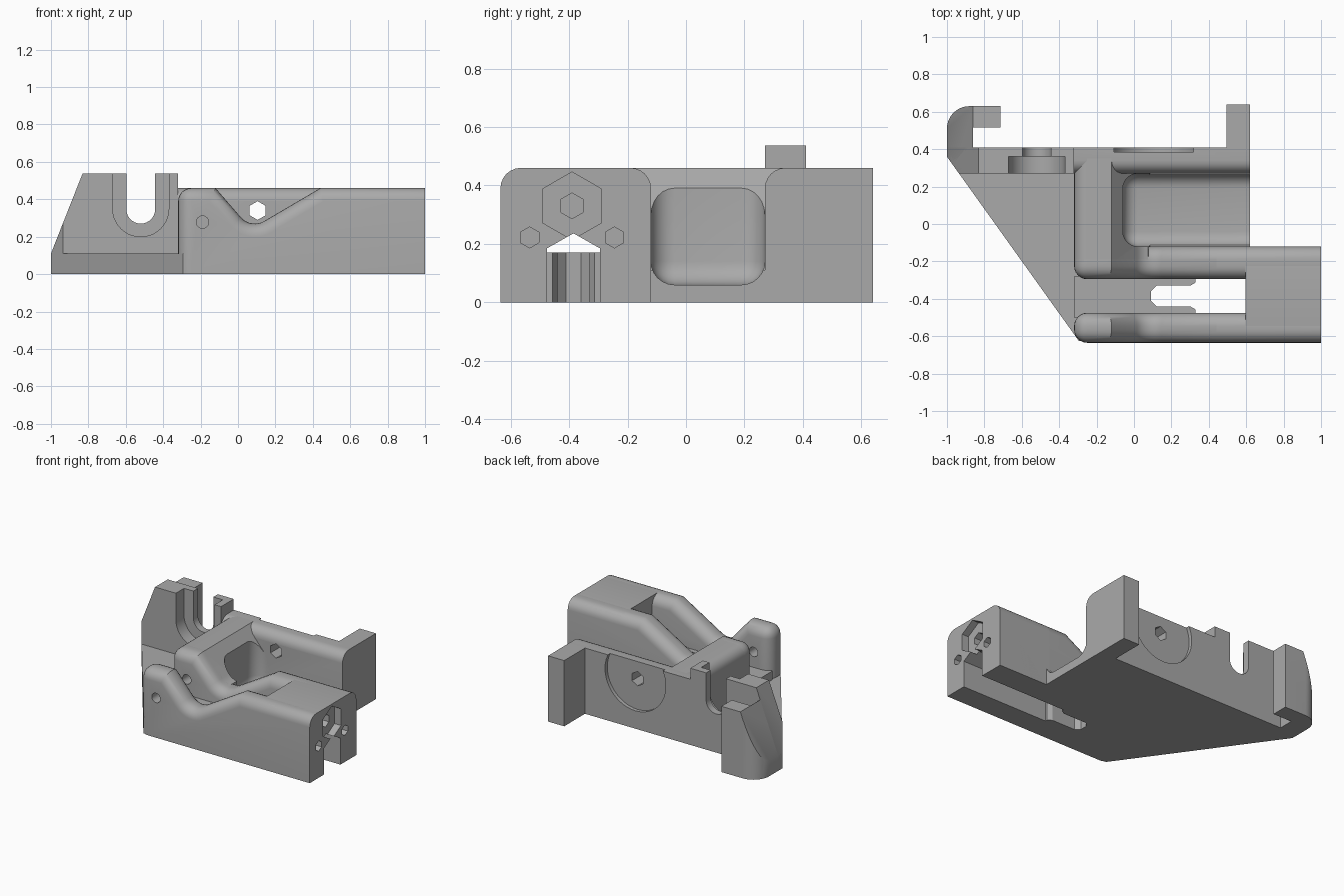
import bpy, bmesh
from math import pi, sin, cos, radians
from mathutils import Vector

if "Cube" in bpy.data.objects:
    bpy.data.objects.remove(bpy.data.objects["Cube"])

grey = bpy.data.materials.new("plain grey")
grey.use_nodes = True
grey.diffuse_color = (0.4, 0.4, 0.4, 1)
grey.node_tree.nodes["Principled BSDF"].inputs["Base Color"].default_value = (0.4, 0.4, 0.4, 1)


def prism(name, pts, axis, lo, hi, radius=0, rule=None):
    """Extrude a 2D outline along an axis; round the edges picked by rule."""
    place = {"x": lambda a, b, c: (c, a, b),
             "y": lambda a, b, c: (a, c, b),
             "z": lambda a, b, c: (a, b, c)}[axis]
    bm = bmesh.new()
    face = bm.faces.new([bm.verts.new(place(a, b, lo)) for a, b in pts])
    ext = bmesh.ops.extrude_face_region(bm, geom=[face])
    moved = [v for v in ext["geom"] if isinstance(v, bmesh.types.BMVert)]
    bmesh.ops.translate(bm, verts=moved, vec=Vector(place(0, 0, hi - lo)))
    bmesh.ops.recalc_face_normals(bm, faces=bm.faces)
    if rule:
        edges = [e for e in bm.edges if rule(e.verts[0].co, e.verts[1].co)]
        bmesh.ops.bevel(bm, geom=edges, offset=radius, segments=6, profile=0.5,
                        affect="EDGES", clamp_overlap=True)
        bmesh.ops.recalc_face_normals(bm, faces=bm.faces)
    mesh = bpy.data.meshes.new(name)
    bm.to_mesh(mesh)
    bm.free()
    mesh.materials.append(grey)
    obj = bpy.data.objects.new(name, mesh)
    bpy.context.collection.objects.link(obj)
    return obj


def rect(a0, a1, b0, b1):
    return [(a0, b0), (a1, b0), (a1, b1), (a0, b1)]


def arc(a, b, r, start, end, n):
    steps = [radians(start + (end - start) * i / n) for i in range(n + 1)]
    return [(a + r * cos(t), b + r * sin(t)) for t in steps]


def ngon(a, b, r, n):
    return arc(a, b, r, 90, 450 - 360 / n, n - 1)


def cut(target, *cutters):
    for c in cutters:
        mod = target.modifiers.new("cut", "BOOLEAN")
        mod.operation, mod.solver, mod.object = "DIFFERENCE", "EXACT", c
        bpy.context.view_layer.objects.active = target
        bpy.ops.object.modifier_apply(modifier=mod.name)


def near(a, b):
    return abs(a - b) < 0.001


# Shared dimensions
LEFT, TOP, FILLET = -0.32, 0.46, 0.07
valley = [(0.44, TOP)] + arc(0.09, 0.37, 0.1, 302, 222, 8) + [(-0.12, TOP)]
arm_side = [(LEFT, 0), (1, 0), (1, TOP)] + valley + [(LEFT, TOP)]


def arm_edges(p, q):
    at_end = near(p.x, LEFT) and near(q.x, LEFT) and max(p.z, q.z) > 0.1
    return at_end or (near(p.y, q.y) and min(p.z, q.z) > 0.2)


# Cutters
slant = prism("slant_cutter", [(-1, 0.11), (-0.783, 0.66), (-1.2, 0.66), (-1.2, 0.11)], "y", 0, 1)
diagonal = prism("diagonal_cutter", [(-1, 0.36), (-1.2, 0.36), (-1.2, -0.8), (-0.172, -0.8)],
                 "z", -1, 1)
pocket = prism("pocket_cutter", rect(-0.06, 1.5, -0.12, 0.27), "z", 0.06, 1, 0.08,
               lambda p, q: min(p.z, q.z) < 0.1 and max(p.x, q.x) < 1.6)
groove = prism("groove_cutter", [(-0.475, -0.1), (-0.295, -0.1), (-0.295, 0.185),
                                 (-0.385, 0.236), (-0.475, 0.185)], "x", 0.33, 1.2)
narrow_slot = prism("slot_cutter", [(0.36, -0.475), (0.36, -0.295), (0.3, -0.33), (0.12, -0.33),
                                    (0.09, -0.36), (0.09, -0.41), (0.12, -0.44), (0.3, -0.44)],
                    "z", -0.1, 0.5)
pin_hole = prism("pin_cutter", ngon(-0.19, 0.278, 0.033, 24), "y", -0.8, -0.05)
nut_recess = prism("nut_cutter", ngon(-0.39, 0.33, 0.116, 6), "x", 0.95, 1.2)
bolt_hole = prism("bolt_cutter", ngon(-0.39, 0.33, 0.044, 6), "x", 0.7, 1.2)
side_holes = [prism("screw_cutter", ngon(y, 0.222, 0.036, 6), "x", 0.65, 1.2)
              for y in (-0.535, -0.245)]
outer_u = prism("outer_notch_cutter", [(-0.67, 0.8)] + arc(-0.52, 0.35, 0.15, 180, 360, 20)
                + [(-0.37, 0.8)], "y", 0.1, 0.36)
inner_u = prism("inner_notch_cutter", [(-0.597, 0.8)] + arc(-0.52, 0.347, 0.077, 180, 360, 16)
                + [(-0.443, 0.8)], "y", 0.1, 0.6)
disc = prism("disc_cutter", ngon(0.105, 0.36, 0.235, 48), "y", 0.385, 0.6)
disc_hole = prism("disc_hole_cutter", ngon(0.105, 0.34, 0.05, 6), "y", 0.2, 0.6)
cutters = [slant, diagonal, pocket, groove, narrow_slot, pin_hole, nut_recess, bolt_hole,
           *side_holes, outer_u, inner_u, disc, disc_hole]

# Base plate under the whole bracket
base = prism("base_plate", [(-1, 0.36), (-0.295, -0.625), (-0.2, -0.63), (0.62, -0.63),
                            (0.62, 0.41), (-1, 0.41)], "z", 0, 0.11)
cut(base, pocket, groove, narrow_slot)

# Raised floor between the arms
slot_floor = prism("slot_floor", rect(LEFT, 0.6, -0.5, -0.28), "z", 0, 0.17)
cut(slot_floor, groove, narrow_slot)

# Two arms with a valley in the top, joined by the end block
front_arm = prism("front_arm", arm_side, "y", -0.635, -0.475, FILLET, arm_edges)
rear_arm = prism("rear_arm", arm_side, "y", -0.295, -0.12, FILLET, arm_edges)
end_block = prism("end_block", rect(-0.635, -0.12, 0, TOP), "x", 0.595, 1, FILLET,
                  lambda p, q: near(p.z, TOP) and near(q.z, TOP) and near(p.y, q.y))
for part, hole in ((front_arm, side_holes[0]), (rear_arm, side_holes[1])):
    cut(part, pin_hole, groove, nut_recess, bolt_hole, hole)
cut(end_block, groove, nut_recess, bolt_hole, *side_holes)

# Cross wall closing the pocket
cross_wall = prism("cross_wall", [(LEFT, 0), (0.09, 0)] + valley[5:] + [(LEFT, TOP)],
                   "y", -0.21, 0.35, FILLET,
                   lambda p, q: near(p.x, LEFT) and near(q.x, LEFT) and near(p.z, TOP) and near(q.z, TOP))
cut(cross_wall, pocket, pin_hole)

# Back wall with a round seat
back_wall = prism("back_wall", rect(0.27, 0.41, 0, TOP), "x", LEFT, 0.62, FILLET,
                  lambda p, q: near(p.y, 0.27) and near(q.y, 0.27) and near(p.z, TOP) and near(q.z, TOP))
cut(back_wall, disc, disc_hole)

# Notched mounting plate
mount_plate = prism("mount_plate", rect(-1, LEFT, 0, 0.537), "y", 0.27, 0.41)
cut(mount_plate, slant, diagonal, outer_u, inner_u)

# Rear hook and rear tab
hook = prism("rear_hook", [(-0.86, 0.3), (-0.86, 0.515), (-0.715, 0.515), (-0.715, 0.63)]
             + arc(-0.88, 0.51, 0.12, 90, 180, 10) + [(-1, 0.3)], "z", 0, TOP)
cut(hook, slant, diagonal)
prism("rear_tab", rect(0.495, 0.62, 0.35, 0.64), "z", 0, TOP)

# Remove cutters and shade
for c in cutters:
    bpy.data.objects.remove(c)
for obj in bpy.context.collection.objects:
    if obj.type == "MESH" and grey.name in obj.data.materials:
        bpy.ops.object.select_all(action="DESELECT")
        obj.select_set(True)
        bpy.context.view_layer.objects.active = obj
        bpy.ops.object.shade_smooth_by_angle(angle=radians(30))
